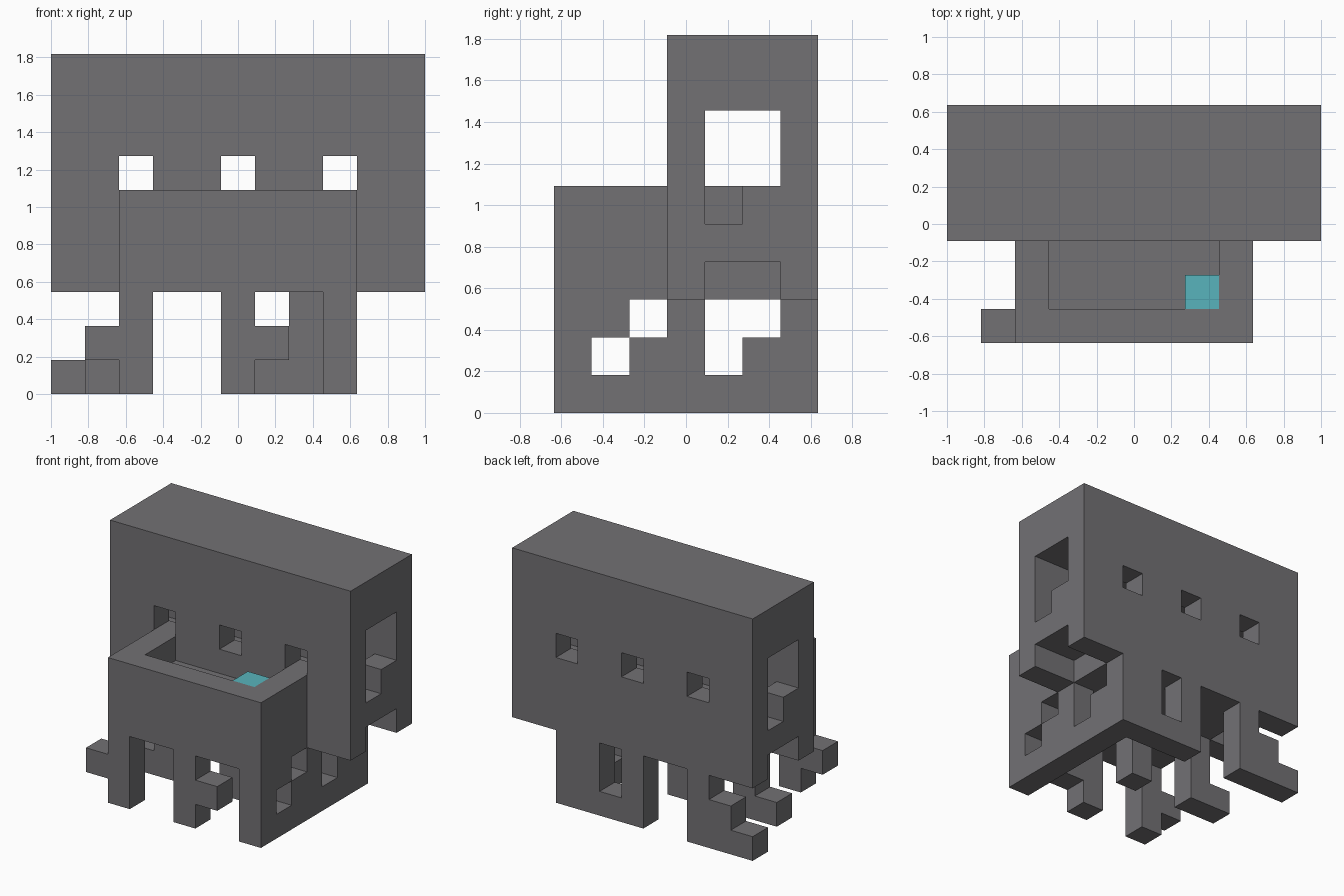
import bpy, bmesh, math
from itertools import product
from mathutils import Vector

cube = bpy.data.objects.get("Cube")
if cube:
    bpy.data.objects.remove(cube, do_unlink=True)

U = 2 / 11  # size of one block
ORIGIN = Vector((-5.5, -3.5, 0))


def material(name, rgb):
    mat = bpy.data.materials.new(name)
    mat.use_nodes = True
    colour = (*rgb, 1)
    mat.diffuse_color = colour
    mat.node_tree.nodes["Principled BSDF"].inputs["Base Color"].default_value = colour
    return mat


grey = material("stone grey", (0.17, 0.165, 0.175))
teal = material("teal", (0.098, 0.456, 0.503))


def box(x0, x1, y0, y1, z0, z1):
    """All block cells in a box, upper bounds excluded."""
    return set(product(range(x0, x1), range(y0, y1), range(z0, z1)))


# Upper tower: side-to-side chamber, three windows, side openings, notches below
tower = box(0, 11, 3, 7, 3, 10) - box(1, 10, 4, 6, 5, 8)
for i in (2, 5, 8):
    tower -= box(i, i + 1, 3, 7, 6, 7)
for x, step in ((0, 5), (10, 4)):
    tower -= box(x, x + 1, 4, 6, 6, 8)
    tower -= box(x, x + 1, step, step + 1, 5, 6)
for x in (0, 9):
    tower -= box(x, x + 2, 4, 6, 3, 4)

# Front basin with a shallow well
basin = box(2, 9, 0, 3, 3, 6) - box(3, 8, 1, 3, 5, 6)
gem = box(7, 8, 1, 2, 5, 6)

# Pierced side wall
side_wall = box(8, 9, 0, 7, 0, 3)
side_wall -= box(8, 9, 1, 2, 1, 2) | box(8, 9, 2, 3, 2, 3)
side_wall -= box(8, 9, 4, 5, 1, 3) | box(8, 9, 5, 6, 2, 3)

# Back wall with a slot, stepped back foot and the free legs
back_wall = box(5, 8, 6, 7, 0, 3) - box(6, 7, 6, 7, 1, 3)
stair_leg = set()
for i in range(3):
    stair_leg |= box(i, i + 1, 6, 7, 0, i + 1)

parts = {
    "tower": (tower, grey),
    "front_basin": (basin, grey),
    "basin_gem": (gem, teal),
    "left_side_wall": (side_wall, grey),
    "back_wall": (back_wall, grey),
    "back_stepped_leg": (stair_leg, grey),
    "front_right_leg": (box(2, 3, 0, 1, 0, 3) | box(1, 2, 0, 1, 1, 2), grey),
    "front_middle_leg": (box(5, 6, 0, 1, 0, 3) | box(6, 7, 0, 1, 1, 2), grey),
    "inner_right_leg": (box(2, 3, 3, 4, 0, 3) | box(1, 2, 3, 4, 0, 1), grey),
    "inner_middle_leg": (box(5, 6, 3, 4, 0, 3), grey),
}
solid = set().union(*(cells for cells, _ in parts.values()))


def build(name, cells, mat):
    """Skin the cells with their open faces, then merge flat areas."""
    bm = bmesh.new()
    for cell in cells:
        for axis, side in product(range(3), (0, 1)):
            neighbour = list(cell)
            neighbour[axis] += 2 * side - 1
            if tuple(neighbour) in solid:
                continue
            a, b = (axis + 1) % 3, (axis + 2) % 3
            corners = []
            for da, db in ((0, 0), (1, 0), (1, 1), (0, 1)):
                p = Vector(cell)
                p[axis] += side
                p[a] += da
                p[b] += db
                corners.append(bm.verts.new((p + ORIGIN) * U))
            bm.faces.new(corners if side else corners[::-1])
    bmesh.ops.remove_doubles(bm, verts=bm.verts, dist=U / 100)
    bmesh.ops.dissolve_limit(bm, angle_limit=math.radians(1),
                             verts=bm.verts, edges=bm.edges)
    mesh = bpy.data.meshes.new(name)
    bm.to_mesh(mesh)
    bm.free()
    mesh.materials.append(mat)
    bpy.context.scene.collection.objects.link(bpy.data.objects.new(name, mesh))


for name, (cells, mat) in parts.items():
    build(name, cells, mat)
